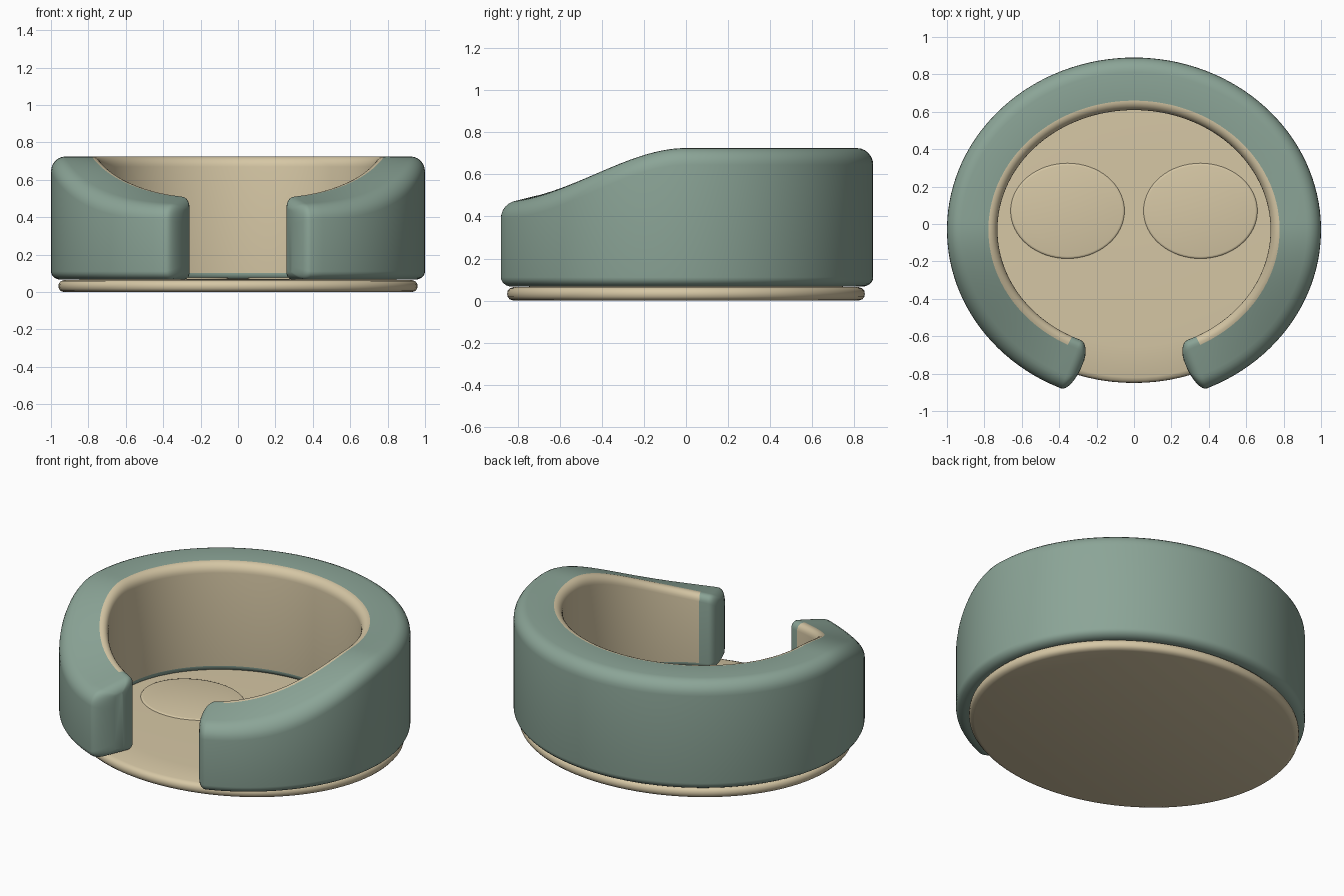
import bpy, bmesh
from math import sin, cos, pi, radians, sqrt

cube = bpy.data.objects.get("Cube")
if cube:
    bpy.data.objects.remove(cube, do_unlink=True)


def material(name, rgb):
    m = bpy.data.materials.new(name)
    m.use_nodes = True
    m.diffuse_color = (*rgb, 1)
    bsdf = m.node_tree.nodes["Principled BSDF"]
    bsdf.inputs["Base Color"].default_value = (*rgb, 1)
    bsdf.inputs["Roughness"].default_value = 0.8
    return m


green = material("sage green", (0.26, 0.375, 0.31))
tan = material("warm tan", (0.67, 0.57, 0.375))


def finish(bm, name, mats, angle=40):
    bmesh.ops.recalc_face_normals(bm, faces=bm.faces[:])
    mesh = bpy.data.meshes.new(name)
    bm.to_mesh(mesh)
    bm.free()
    obj = bpy.data.objects.new(name, mesh)
    bpy.context.scene.collection.objects.link(obj)
    for m in mats:
        mesh.materials.append(m)
    bpy.ops.object.select_all(action="DESELECT")
    obj.select_set(True)
    bpy.context.view_layer.objects.active = obj
    bpy.ops.object.shade_smooth_by_angle(angle=radians(angle))
    return obj


def skin(bm, rings, closed, inner=lambda i, j: False):
    """Bridge successive closed rings of points with quads."""
    loops = [[bm.verts.new(p) for p in ring] for ring in rings]
    n = len(loops[0])
    for i in range(len(loops) - 1):
        for j in range(n):
            k = (j + 1) % n
            f = bm.faces.new((loops[i][j], loops[i][k], loops[i + 1][k], loops[i + 1][j]))
            f.material_index = int(inner(i, j))
    if closed:
        bm.faces.new(loops[0])
        bm.faces.new(loops[-1])


def oval(name, centre, rx, ry, profile, segments=96):
    """Stack of ellipses; profile gives (inset from rim, height)."""
    bm = bmesh.new()
    rings = []
    for inset, z in profile:
        rings.append([(centre[0] + (rx - inset) * cos(2 * pi * k / segments),
                       centre[1] + (ry - inset) * sin(2 * pi * k / segments), z)
                      for k in range(segments)])
    skin(bm, rings, True)
    return finish(bm, name, [tan])


# Base pad, very slightly crowned
oval("base_pad", (0, 0), 0.96, 0.85,
     [(0.03, 0), (0.012, 0.006), (0.002, 0.018), (0, 0.032), (0.002, 0.046),
      (0.012, 0.058), (0.03, 0.064), (0.2, 0.068), (0.4, 0.071), (0.7, 0.073), (0.8, 0.073)])

# Two shallow seat pads
for side, x in (("left", 0.355), ("right", -0.355)):
    oval(side + "_seat_pad", (x, 0.07), 0.305, 0.255,
         [(0, 0.06), (0, 0.072), (0.004, 0.077), (0.012, 0.079)], 64)

# Wall cross-section: (across thickness, top or bottom, distance from that edge)
ARC = 6
BOTTOM = 0.066


def corner(u_edge, u_radius, z_radius, top, start):
    pts = []
    for k in range(ARC + 1):
        a = start + pi / 2 * k / ARC
        u = u_edge - u_radius * (1 if u_edge else -1) + u_radius * cos(a)
        pts.append((u, top, z_radius * (1 - abs(sin(a)))))
    return pts


section = (corner(0, 0.12, 0.035, False, pi) + corner(1, 0.2, 0.045, False, 1.5 * pi)
           + corner(1, 0.28, 0.08, True, 0) + corner(0, 0.18, 0.055, True, pi / 2))
first_inner = 3 * (ARC + 1)


def top_height(y):
    t = min(max(-y / 0.88, 0), 1)
    return 0.725 - 0.255 * t * t * (3 - 2 * t)


def wall_ring(angle, scale=1.0, push=0.0):
    side = 1 if cos(angle) > 0 else -1
    ring = []
    for u, top, dz in section:
        v = 0.42 + (u - 0.42) * scale
        x = (0.73 + 0.27 * v) * cos(angle) - side * 0.93 * push
        y = -0.031 + (0.64 + 0.281 * v) * sin(angle) - 0.37 * push
        inset = dz + 0.05 * (1 - scale)
        ring.append((x, y, top_height(y) - inset if top else BOTTOM + inset))
    return ring


# Wrap-around wall with bulging ends and a tan inner lining
END, LINING, STEPS = radians(67), radians(63), 110
scales = [cos(radians(a)) for a in range(12, 79, 11)]
cap = [(s, 0.06 * sqrt(1 - s * s)) for s in scales]
rings = [wall_ring(-END, s, p) for s, p in reversed(cap)]
rings.append(wall_ring(-END))
lining_start = len(rings)
sweep = pi + 2 * LINING
rings += [wall_ring(-LINING + sweep * i / STEPS) for i in range(STEPS + 1)]
rings.append(wall_ring(pi + END))
rings += [wall_ring(pi + END, s, p) for s, p in cap]

wall = bmesh.new()
skin(wall, rings, True,
     lambda i, j: lining_start <= i < lining_start + STEPS and j >= first_inner)
finish(wall, "wrap_around_wall", [green, tan], 50)
